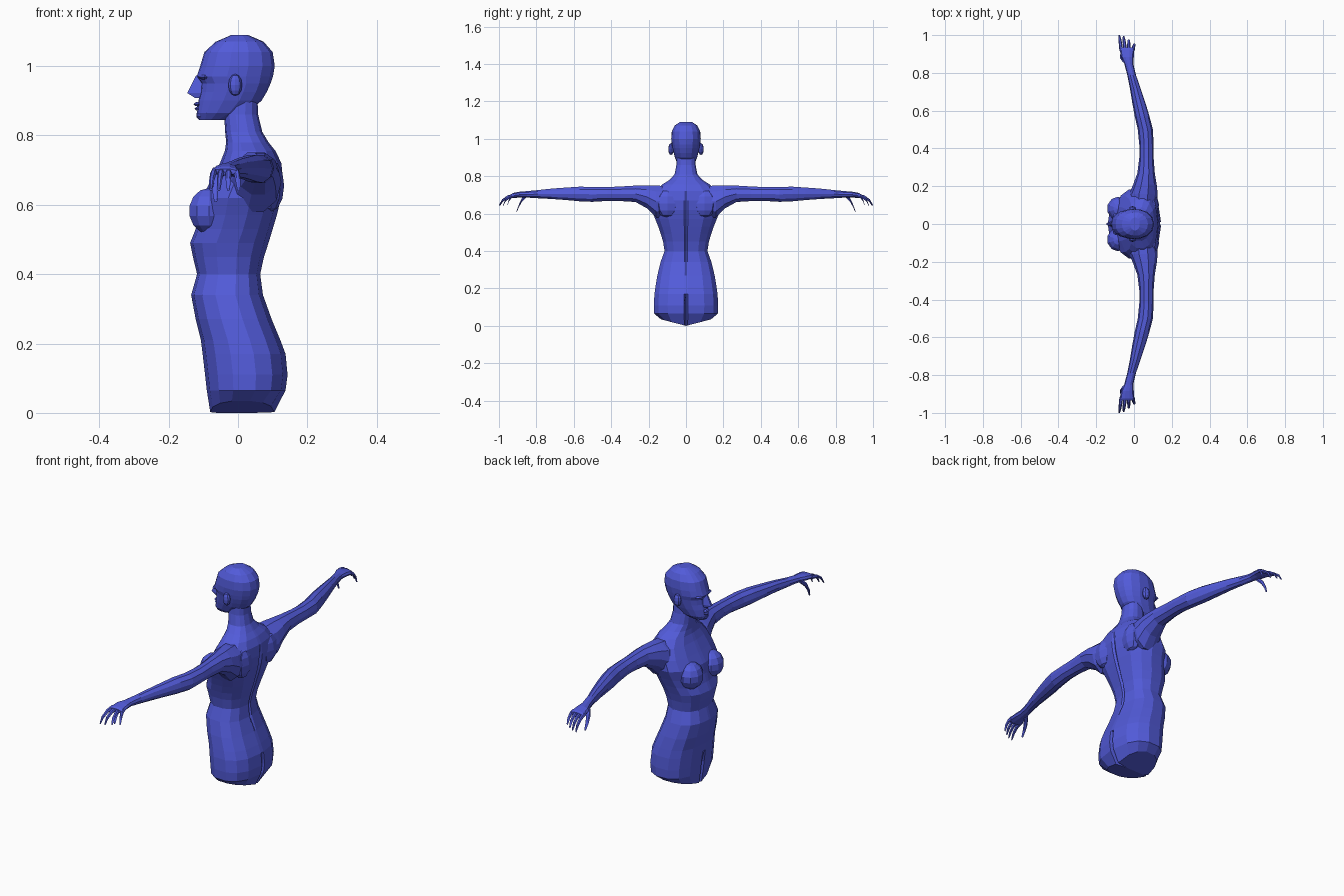
import bpy, bmesh, math
from mathutils import Vector

mat = bpy.data.materials.new("mannequin blue")
mat.diffuse_color = (0.085, 0.105, 0.70, 1)


def finish(name, bm):
    bmesh.ops.recalc_face_normals(bm, faces=bm.faces)
    me = bpy.data.meshes.new(name)
    bm.to_mesh(me)
    bm.free()
    me.materials.append(mat)
    ob = bpy.data.objects.new(name, me)
    bpy.context.collection.objects.link(ob)
    return ob


def loft(name, rings):
    """Skin a list of equal-length point rings and cap both ends."""
    bm = bmesh.new()
    vs = [[bm.verts.new(p) for p in r] for r in rings]
    n = len(vs[0])
    for a, b in zip(vs, vs[1:]):
        for i in range(n):
            j = (i + 1) % n
            bm.faces.new((a[i], a[j], b[j], b[i]))
    caps = [bm.faces.new(vs[0]), bm.faces.new(vs[-1])]
    bmesh.ops.triangulate(bm, faces=caps)
    return finish(name, bm)


def blob(name, loc, rad, seg=10, rings=6):
    bm = bmesh.new()
    bmesh.ops.create_uvsphere(bm, u_segments=seg, v_segments=rings, radius=1)
    for v in bm.verts:
        v.co = Vector(loc) + Vector([c * r for c, r in zip(v.co, rad)])
    return finish(name, bm)


def spow(v, p):
    return math.copysign(abs(v) ** p, v)


def body_ring(z, f, b, w, half, p=0.83):
    """Horizontal section: front x, back x, half width."""
    angs = half + [360 - a for a in half[-2:0:-1]]
    out = []
    for a in angs:
        t = math.radians(a)
        c, s = math.cos(t), math.sin(t)
        if abs(s) < 1e-6:
            s = 0
        out.append([(f + b) / 2 + (b - f) / 2 * spow(c, p), w * spow(s, p), z])
    return out


def tube(name, pts, sides=6):
    """Finger: (x, y, z, radius) stations running along y."""
    rings = []
    for x, y, z, r in pts:
        rings.append([(x + r * math.cos(2 * math.pi * i / sides), y,
                       z + r * math.sin(2 * math.pi * i / sides)) for i in range(sides)])
    return loft(name, rings)


# torso and neck: z, front, back, half width
HALF = [0, 2, 30, 55, 80, 105, 130, 155, 178, 180]
TORSO = [(0.0, -.08, .105, .135), (.065, -.09, .137, .172), (.11, -.095, .143, .174),
         (.17, -.102, .137, .171), (.21, -.107, .122, .165), (.27, -.122, .097, .155),
         (.34, -.135, .072, .138), (.40, -.118, .064, .116), (.45, -.130, .075, .124),
         (.49, -.138, .088, .136), (.53, -.122, .100, .150), (.57, -.112, .112, .166),
         (.62, -.105, .124, .188), (.67, -.078, .130, .185), (.72, -.052, .125, .165),
         (.755, -.038, .108, .130), (.78, -.034, .088, .090), (.81, -.037, .070, .062),
         (.86, -.040, .058, .052), (.91, -.030, .056, .050)]
rings = []
for k, (z, f, b, w) in enumerate(TORSO):
    r = body_ring(z, f, b, w, HALF)
    if z < .15:                     # cleft between the thighs, back and front
        r[0][0] -= .06
        r[9][0] += .02
    elif .3 < z < .7:               # spine groove
        r[0][0] -= .008
    if k == 0:                      # slanted thigh cut
        for q in r:
            q[2] = .035 * abs(q[1]) / w
    rings.append(r)
loft("torso", rings)

# head
HEAD = [(.845, -.112, -.025, .028), (.865, -.118, .025, .047), (.90, -.114, .068, .060),
        (.925, -.108, .083, .067), (.95, -.106, .094, .073), (.97, -.119, .101, .077),
        (1.0, -.109, .106, .080), (1.04, -.097, .100, .077), (1.07, -.064, .074, .062),
        (1.089, -.020, .030, .034)]
loft("head", [body_ring(z, f, b, w, [0, 25, 50, 75, 100, 125, 145, 163, 180], .9)
              for z, f, b, w in HEAD])

# face details
loft("nose", [[(-.10, -w, z), (tip, -w * .35, z), (tip, w * .35, z), (-.10, w, z)]
              for z, tip, w in [(.972, -.121, .010), (.922, -.146, .016), (.908, -.124, .015)]])
blob("upper_lip", (-.114, 0, .890), (.014, .021, .007), 8, 4)
blob("lower_lip", (-.111, 0, .877), (.014, .019, .007), 8, 4)
blob("chin", (-.105, 0, .858), (.016, .022, .014), 8, 5)

# arm sections: y, x centre, z centre, x radius, z radius
ARM = [(.10, .045, .665, .075, .085), (.16, .050, .665, .075, .090), (.21, .058, .690, .062, .064),
       (.27, .064, .706, .046, .046), (.35, .066, .706, .038, .041), (.42, .066, .705, .038, .039),
       (.50, .060, .703, .040, .042), (.57, .043, .705, .039, .041), (.64, .026, .706, .035, .035),
       (.72, .006, .706, .028, .029), (.79, -.013, .704, .023, .023), (.85, -.028, .703, .024, .018),
       (.885, -.035, .702, .034, .017), (.925, -.037, .697, .039, .014), (.935, -.037, .695, .034, .009)]

# fingers: root x, tip x, tip y
FINGERS = [(-.067, -.078, 1.0), (-.047, -.055, .995), (-.027, -.028, .978), (-.007, .002, .955)]

for s, side in ((1, "left"), (-1, "right")):
    loft("arm_" + side, [[(x + rx * math.cos(math.pi * i / 5), s * y,
                           z + rz * math.sin(math.pi * i / 5)) for i in range(10)]
                         for y, x, z, rx, rz in ARM])
    for i, (x0, x1, y1) in enumerate(FINGERS):
        d = y1 - .915
        tube(f"finger_{i + 1}_{side}",
             [(x0, s * .915, .698, .010), (x0 * .6 + x1 * .4, s * (.915 + d * .45), .690, .009),
              (x0 * .2 + x1 * .8, s * (.915 + d * .8), .670, .0075), (x1, s * y1, .643, .004)])
    tube("thumb_" + side,
         [(-.045, s * .855, .698, .013), (-.062, s * .878, .672, .012),
          (-.066, s * .892, .645, .009), (-.064, s * .905, .612, .005)])
    blob("breast_" + side, (-.084, s * .082, .582), (.060, .064, .066), 10, 7)
    blob("ear_" + side, (-.008, s * .080, .945), (.020, .015, .032), 8, 6)
    blob("brow_" + side, (-.096, s * .033, .968), (.018, .026, .008), 8, 4)
    # shoulder blade
    blob("shoulder_blade_" + side, (.095, s * .10, .655), (.038, .065, .075), 8, 6)
